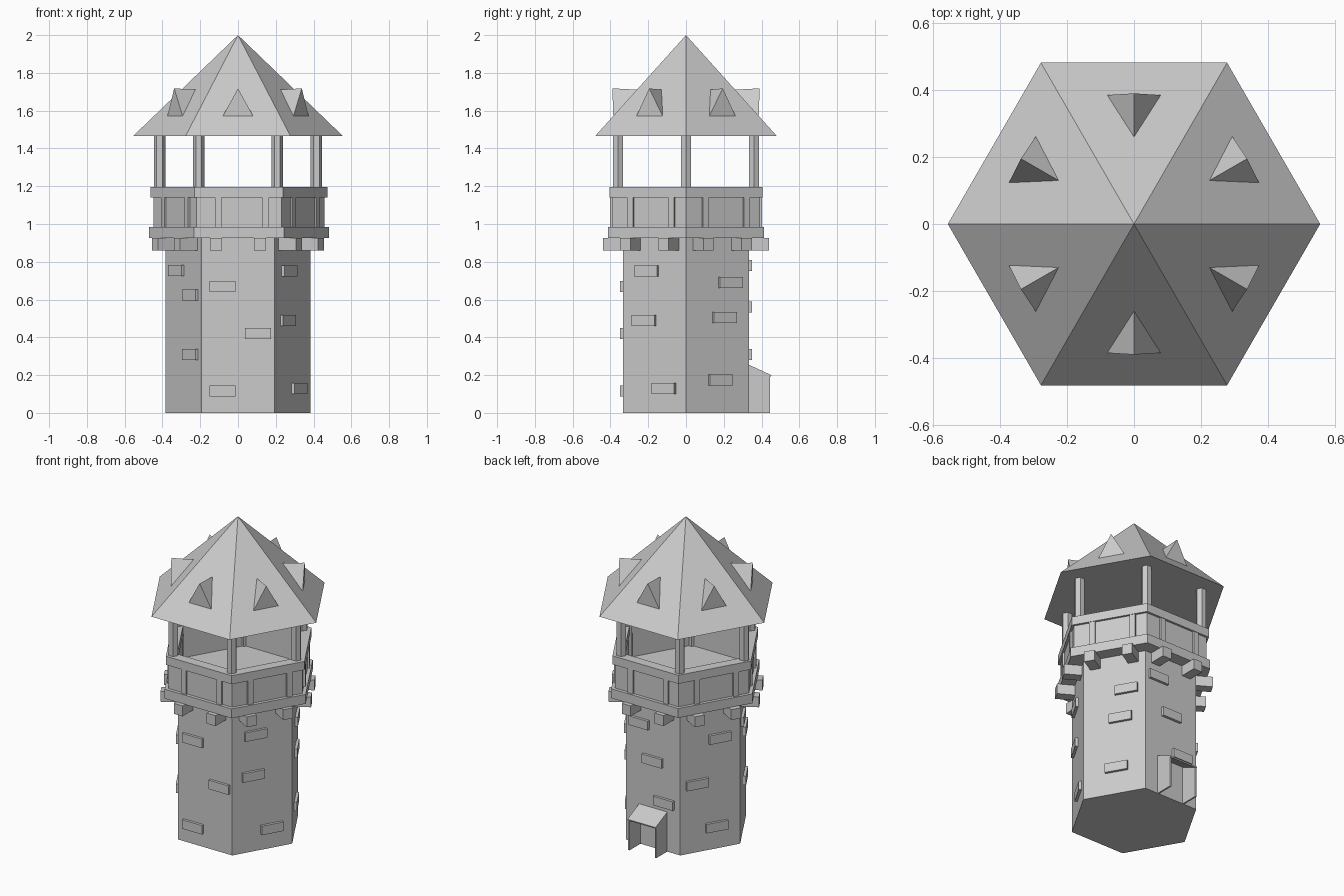
import bpy, bmesh
from math import cos, sin, radians, sqrt
from mathutils import Matrix, Vector

cube = bpy.data.objects.get("Cube")
if cube:
    bpy.data.objects.remove(cube, do_unlink=True)

stone = bpy.data.materials.new("grey_stone")
stone.use_nodes = True
stone.diffuse_color = (0.6, 0.6, 0.6, 1)
bsdf = next(n for n in stone.node_tree.nodes if n.type == 'BSDF_PRINCIPLED')
bsdf.inputs["Base Color"].default_value = stone.diffuse_color

FACES = [30, 90, 150, 210, 270, 330]   # outward directions of the six sides
SHIFT = 0.005                          # gallery sits slightly off the shaft axis


def finish(name, bm):
    bmesh.ops.remove_doubles(bm, verts=bm.verts, dist=0.0001)
    bmesh.ops.recalc_face_normals(bm, faces=bm.faces)
    mesh = bpy.data.meshes.new(name)
    bm.to_mesh(mesh)
    bm.free()
    mesh.materials.append(stone)
    obj = bpy.data.objects.new(name, mesh)
    bpy.context.collection.objects.link(obj)
    return obj


def frustum(name, r1, r2, z1, z2):
    """Six-sided solid with corners on the x axis."""
    bm = bmesh.new()
    bottom = [bm.verts.new((r1 * cos(radians(a - 30)), r1 * sin(radians(a - 30)), z1)) for a in FACES]
    bm.faces.new(bottom)
    if r2:
        top = [bm.verts.new((v.co.x * r2 / r1, v.co.y * r2 / r1, z2)) for v in bottom]
        bm.faces.new(top)
        for i in range(6):
            j = (i + 1) % 6
            bm.faces.new((bottom[i], bottom[j], top[j], top[i]))
    else:
        tip = bm.verts.new((0, 0, z2))
        for i in range(6):
            bm.faces.new((bottom[i], bottom[(i + 1) % 6], tip))
    return finish(name, bm)


def ring(name, r_in, r_out, z1, z2):
    """Hollow six-sided band."""
    bm = bmesh.new()
    section = [(r_in, z1), (r_out, z1), (r_out, z2), (r_in, z2)]
    loops = [[bm.verts.new((r * cos(radians(a - 30)), r * sin(radians(a - 30)), z))
              for r, z in section] for a in FACES]
    for i in range(6):
        a, b = loops[i], loops[(i + 1) % 6]
        for k in range(4):
            m = (k + 1) % 4
            bm.faces.new((a[k], b[k], b[m], a[m]))
    return finish(name, bm)


def add_box(bm, angle, d1, d2, offset, width, z1, z2):
    """Box on one side: d is distance outward, offset runs along the side."""
    mat = (Matrix.Rotation(radians(angle), 4, 'Z')
           @ Matrix.Translation(((d1 + d2) / 2, offset, (z1 + z2) / 2))
           @ Matrix.Diagonal((d2 - d1, width, z2 - z1, 1)))
    bmesh.ops.create_cube(bm, size=1, matrix=mat)


# Shaft and gallery
frustum("tower_shaft", 0.385, 0.385, 0, 0.95)
gallery = [
    frustum("gallery_floor", 0.476, 0.476, 0.925, 0.985),
    ring("parapet_wall", 0.40, 0.452, 0.98, 1.145),
    ring("parapet_rail", 0.395, 0.468, 1.14, 1.195),
]

# Upright strips on the parapet
bm = bmesh.new()
for a in FACES:
    for off in (-0.11, 0.14):
        add_box(bm, a, 0.38, 0.402, off, 0.036, 0.98, 1.142)
gallery.append(finish("parapet_strips", bm))
for obj in gallery:
    obj.location.x = SHIFT

# Brackets carrying the gallery
bm = bmesh.new()
for a in FACES:
    for off in (-0.117, 0.117):
        add_box(bm, a, 0.32, 0.44, off, 0.063, 0.86, 0.927)
finish("gallery_brackets", bm)

# Raised bricks: offset along each side and height
bricks = {
    30: [(0.075, 0.69), (0.04, 0.505), (0.015, 0.175)],
    90: [(-0.097, 0.78), (0, 0.56), (0.08, 0.31)],
    150: [(0.06, 0.71), (-0.086, 0.44), (0.04, 0.145)],
    210: [(-0.064, 0.755), (0.084, 0.625), (0.084, 0.31)],
    270: [(-0.082, 0.67), (0.106, 0.42), (-0.082, 0.115)],
    330: [(-0.045, 0.75), (-0.06, 0.49), (0.06, 0.13)],
}
bm = bmesh.new()
for a, spots in bricks.items():
    for off, z in spots:
        add_box(bm, a, 0.32, 0.35, off, 0.14, z - 0.029, z + 0.029)
finish("raised_bricks", bm)

# Roof posts at the corners
for i, a in enumerate(FACES):
    post = frustum(f"roof_post_{i + 1}", 0.031, 0.031, 0.98, 1.47)
    post.location = (0.415 * cos(radians(a - 30)), 0.415 * sin(radians(a - 30)), 0)

# Roof with a wedge dormer on each side
EAVE, TIP, R_ROOF = 1.465, 2.0, 0.556
frustum("roof", R_ROOF, 0, EAVE, TIP)


def roof_z(d):
    return TIP - (TIP - EAVE) * d / (R_ROOF * sqrt(3) / 2)


bm = bmesh.new()
for a in FACES:
    rot = Matrix.Rotation(radians(a), 3, 'Z')
    pts = [(0.385, -0.08, roof_z(0.385)), (0.385, 0.08, roof_z(0.385)),
           (0.39, 0, 1.718), (0.26, 0, roof_z(0.26))]
    v = [bm.verts.new(rot @ Vector(p)) for p in pts]
    for f in ((0, 1, 2), (0, 2, 3), (1, 3, 2), (0, 3, 1)):
        bm.faces.new([v[i] for i in f])
finish("roof_dormers", bm)


# Entrance porch at the back: two side walls and a sloping roof
def slope_prism(bm, x1, x2, outline):
    left = [bm.verts.new((x1, y, z)) for y, z in outline]
    right = [bm.verts.new((x2, y, z)) for y, z in outline]
    bm.faces.new(left)
    bm.faces.new(right)
    for i in range(len(outline)):
        j = (i + 1) % len(outline)
        bm.faces.new((left[i], left[j], right[j], right[i]))


bm = bmesh.new()
side = [(0.33, 0), (0.445, 0), (0.445, 0.197), (0.33, 0.25)]
for x in (-0.1, 0.09):
    slope_prism(bm, x, x + 0.01, side)
finish("porch_walls", bm)
bm = bmesh.new()
slope_prism(bm, -0.1, 0.1, [(0.33, 0.247), (0.45, 0.192), (0.452, 0.2), (0.33, 0.256)])
finish("porch_roof", bm)
